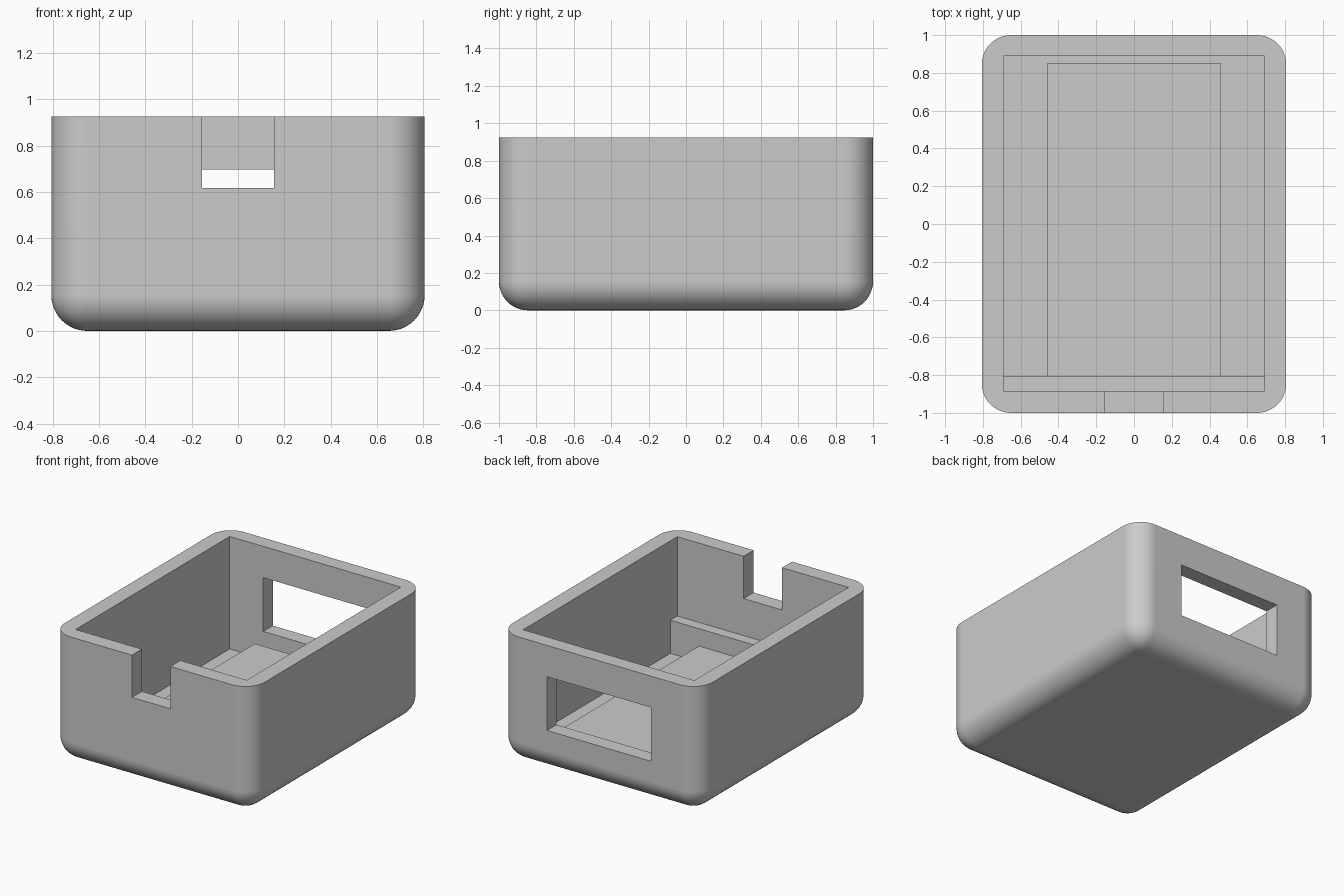
import bpy
import bmesh
import math
from mathutils import Matrix, Vector

old = bpy.data.objects.get("Cube")
if old:
    bpy.data.objects.remove(old)

HEIGHT = 0.925
RADIUS = 0.155

grey = bpy.data.materials.new("plain grey")
grey.use_nodes = True
grey.diffuse_color = (0.6, 0.6, 0.6, 1)
grey.node_tree.nodes["Principled BSDF"].inputs["Base Color"].default_value = (0.6, 0.6, 0.6, 1)


def box(name, low, high, radius=0):
    """Box between two corners, optionally rounded on all but its top edges."""
    low, high = Vector(low), Vector(high)
    bm = bmesh.new()
    place = Matrix.Translation((low + high) / 2) @ Matrix.Diagonal((high - low).to_4d())
    bmesh.ops.create_cube(bm, size=1, matrix=place)
    if radius:
        edges = [e for e in bm.edges if min(v.co.z for v in e.verts) < high.z - 0.01]
        bmesh.ops.bevel(bm, geom=edges, offset=radius, segments=12, profile=0.5,
                        affect='EDGES', clamp_overlap=True)
    mesh = bpy.data.meshes.new(name)
    bm.to_mesh(mesh)
    bm.free()
    mesh.materials.append(grey)
    obj = bpy.data.objects.new(name, mesh)
    bpy.context.collection.objects.link(obj)
    return obj


def combine(target, tool, operation):
    """Apply a boolean with the tool, then discard the tool."""
    mod = target.modifiers.new(tool.name, 'BOOLEAN')
    mod.operation = operation
    mod.solver = 'EXACT'
    mod.object = tool
    bpy.context.view_layer.objects.active = target
    bpy.ops.object.modifier_apply(modifier=mod.name)
    bpy.data.objects.remove(tool)


# Rounded outer shell
case = box("open_case", (-0.806, -1, 0), (0.806, 1, HEIGHT), RADIUS)

# Main cavity, front cable notch and back window
combine(case, box("cavity", (-0.69, -0.885, 0.105), (0.69, 0.89, 1.2)), 'DIFFERENCE')
combine(case, box("front_notch", (-0.155, -1.2, 0.617), (0.155, -0.8, 1.2)), 'DIFFERENCE')
combine(case, box("back_window", (-0.42, 0.8, 0.305), (0.42, 1.2, 0.697)), 'DIFFERENCE')

# Step along the front wall and raised slab on the floor
combine(case, box("front_step", (-0.72, -0.92, 0.06), (0.72, -0.805, 0.347)), 'UNION')
combine(case, box("floor_slab", (-0.46, -0.85, 0.07), (0.46, 0.85, 0.22)), 'UNION')

# Smooth rounding with crisp edges and flat walls
bpy.ops.object.select_all(action='DESELECT')
case.select_set(True)
bpy.context.view_layer.objects.active = case
bpy.ops.object.shade_smooth_by_angle(angle=math.radians(30))
normals = case.modifiers.new("flat_walls", 'WEIGHTED_NORMAL')
normals.keep_sharp = True
